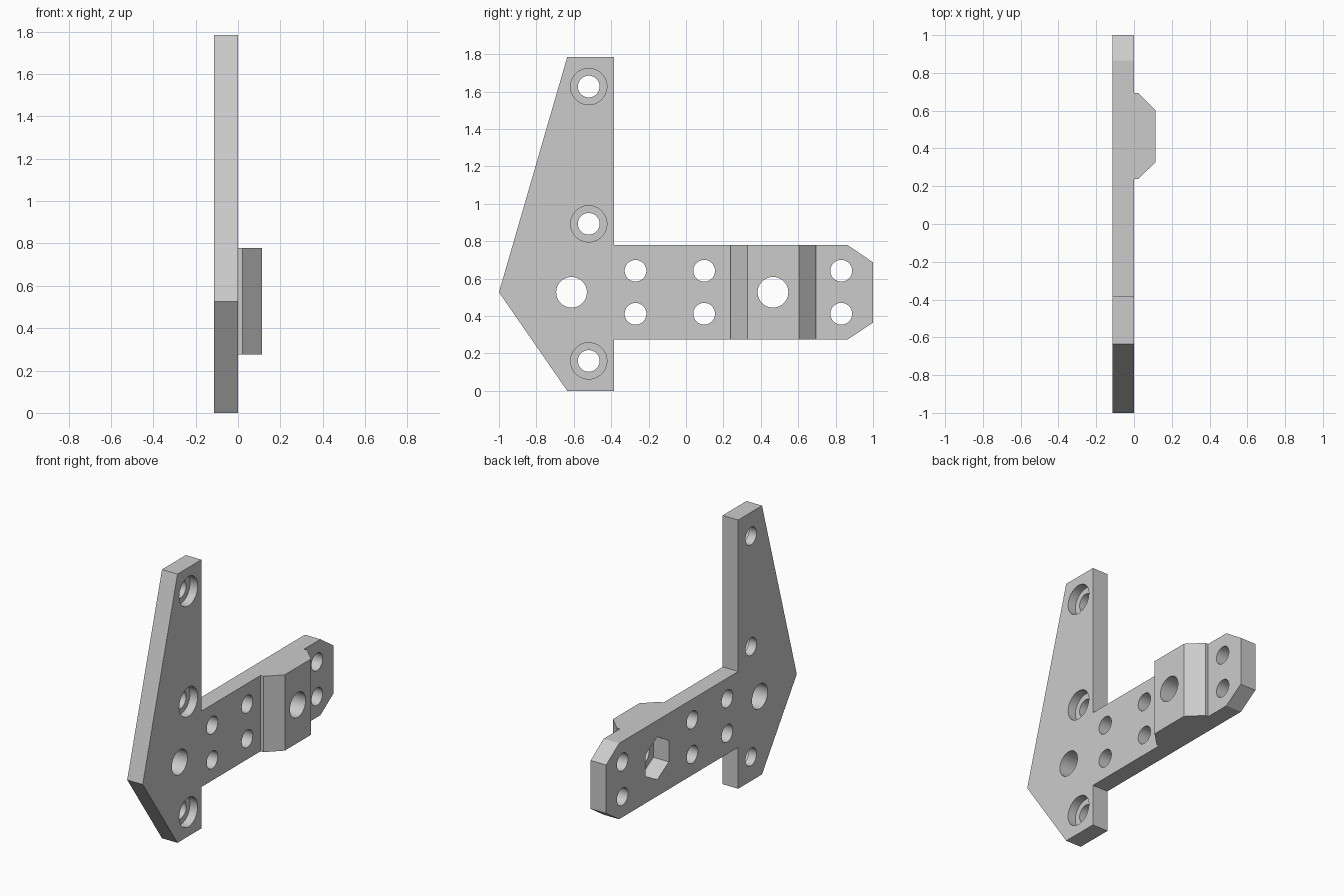
import bpy, bmesh, math
from mathutils import Vector

if "Cube" in bpy.data.objects:
    bpy.data.objects.remove(bpy.data.objects["Cube"])

T = 0.114            # plate thickness, also boss height
ZC = 0.527           # arm centre height


def prism(name, base, offset):
    """Solid made by sweeping a closed polygon along an offset."""
    bm = bmesh.new()
    face = bm.faces.new([bm.verts.new(p) for p in base])
    ext = bmesh.ops.extrude_face_region(bm, geom=[face])
    moved = [g for g in ext["geom"] if isinstance(g, bmesh.types.BMVert)]
    bmesh.ops.translate(bm, vec=Vector(offset), verts=moved)
    bmesh.ops.recalc_face_normals(bm, faces=bm.faces)
    mesh = bpy.data.meshes.new(name)
    bm.to_mesh(mesh)
    bm.free()
    ob = bpy.data.objects.new(name, mesh)
    bpy.context.collection.objects.link(ob)
    return ob


def combine(target, tool, operation):
    mod = target.modifiers.new(operation, 'BOOLEAN')
    mod.operation = operation
    mod.solver = 'EXACT'
    mod.object = tool
    bpy.context.view_layer.objects.active = target
    bpy.ops.object.modifier_apply(modifier=mod.name)
    bpy.data.objects.remove(tool)


def cut(target, y, z, r, x0=-0.3, x1=0.3, sides=48):
    """Cut a round or polygonal hole along x; first corner points up."""
    ring = [(x0, y + r * math.sin(2 * math.pi * i / sides),
             z + r * math.cos(2 * math.pi * i / sides)) for i in range(sides)]
    tool = prism("hole_cutter", ring, (x1 - x0, 0, 0))
    tool.hide_render = True
    combine(target, tool, 'DIFFERENCE')


# T-shaped plate
outline = [(-0.635, 0), (-0.385, 0), (-0.385, 0.275), (0.865, 0.275),
           (1, 0.365), (1, 0.687), (0.865, 0.779), (-0.385, 0.779),
           (-0.385, 1.785), (-0.635, 1.785), (-1, ZC)]
plate = prism("bracket_plate", [(-T, y, z) for y, z in outline], (T, 0, 0))

# Raised boss with sloped shoulders
profile = [(-0.05, 0.237), (0.022, 0.237), (T, 0.328),
           (T, 0.603), (0.022, 0.694), (-0.05, 0.694)]
boss = prism("boss", [(x, y, 0.275) for x, y in profile], (0, 0, 0.504))
combine(plate, boss, 'UNION')

# Counterbored mounting holes
for z in (0.16, 0.893, 1.627):
    cut(plate, -0.52, z, 0.058)
    cut(plate, -0.52, z, 0.097, x0=-0.057)

# Paired small holes along the arm
for y in (-0.27, 0.097, 0.83):
    for z in (0.412, 0.642):
        cut(plate, y, z, 0.058)

# Large holes, and the hexagonal nut pocket behind the boss
for y in (-0.612, 0.465):
    cut(plate, y, ZC, 0.082)
cut(plate, 0.465, ZC, 0.142, x1=0, sides=6)

plate.select_set(True)
bpy.context.view_layer.objects.active = plate
bpy.ops.object.shade_smooth_by_angle(angle=math.radians(25))
